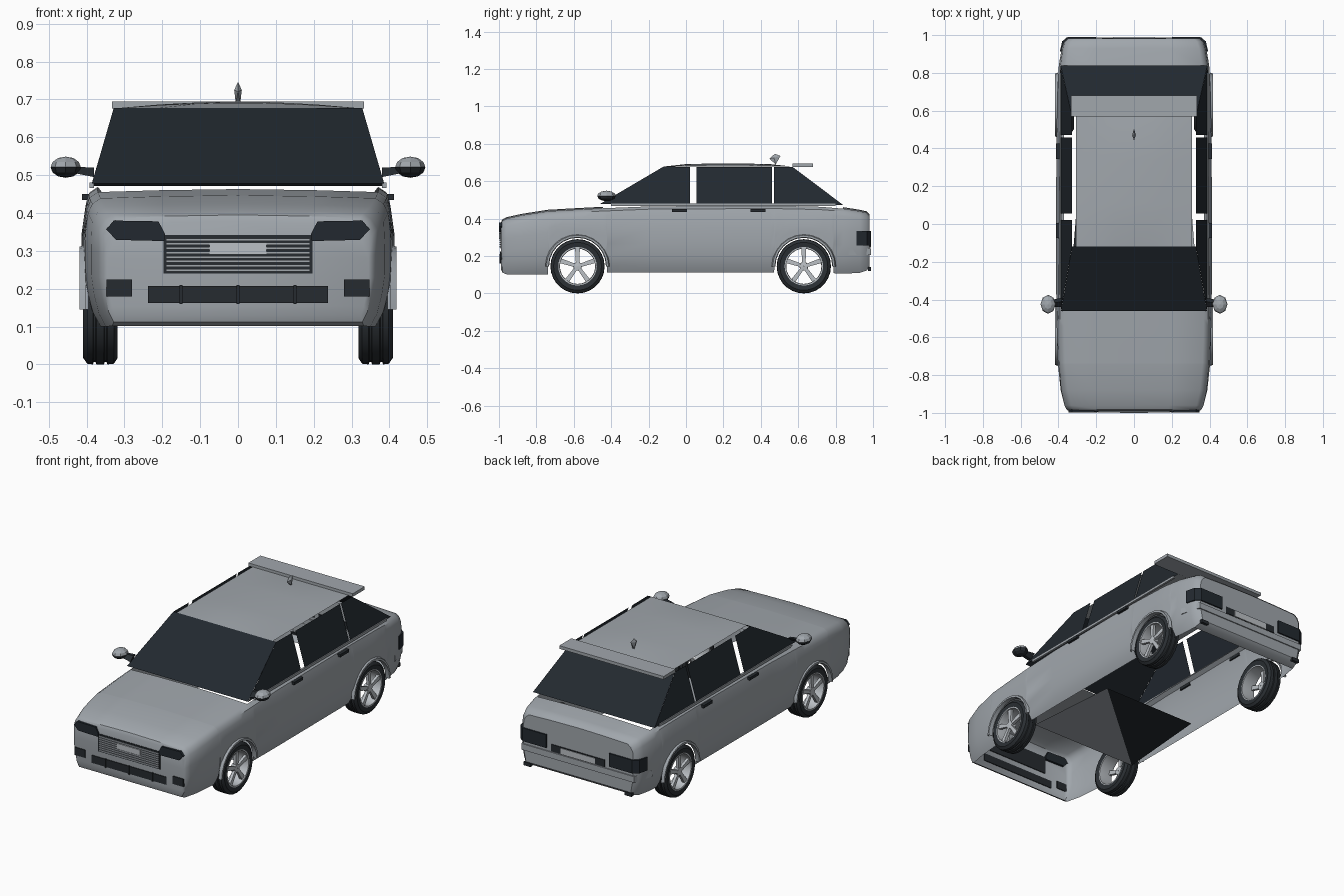
import bpy, bmesh, math
from mathutils import Vector

if "Cube" in bpy.data.objects:
    bpy.data.objects.remove(bpy.data.objects["Cube"])

def mat(name, c):
    m = bpy.data.materials.new(name)
    m.diffuse_color = (*c, 1)
    m.use_nodes = True
    m.node_tree.nodes["Principled BSDF"].inputs["Base Color"].default_value = m.diffuse_color
    return m

PAINT = mat("grey_paint", (0.355, 0.385, 0.415))
GLASS = mat("dark_glass", (0.016, 0.022, 0.029))
BLACK = mat("black_trim", (0.019, 0.024, 0.029))
RUBBER = mat("tyre_rubber", (0.024, 0.029, 0.034))
ALLOY = mat("light_alloy", (0.50, 0.53, 0.56))

def build(name, verts, faces, material, smooth=None, fix=True):
    me = bpy.data.meshes.new(name)
    me.from_pydata([tuple(v) for v in verts], [], faces)
    if fix:
        bm = bmesh.new()
        bm.from_mesh(me)
        bmesh.ops.recalc_face_normals(bm, faces=bm.faces)
        bm.to_mesh(me)
        bm.free()
    ob = bpy.data.objects.new(name, me)
    bpy.context.collection.objects.link(ob)
    me.materials.append(material)
    if smooth:
        bpy.ops.object.select_all(action='DESELECT')
        ob.select_set(True)
        bpy.context.view_layer.objects.active = ob
        bpy.ops.object.shade_smooth_by_angle(angle=math.radians(smooth))
    return ob

def box(name, x0, x1, y0, y1, z0, z1, material):
    v = [(x, y, z) for x in (x0, x1) for y in (y0, y1) for z in (z0, z1)]
    f = [(0, 1, 3, 2), (4, 6, 7, 5), (0, 4, 5, 1), (2, 3, 7, 6), (0, 2, 6, 4), (1, 5, 7, 3)]
    return build(name, v, f, material)

def prism(name, base, offset, material):
    """Polygon extruded along an offset vector."""
    n = len(base)
    v = [Vector(p) for p in base] + [Vector(p) + Vector(offset) for p in base]
    f = [tuple(range(n)), tuple(range(2 * n - 1, n - 1, -1))]
    f += [(i, (i + 1) % n, n + (i + 1) % n, n + i) for i in range(n)]
    return build(name, v, f, material)

def lerp_table(table, t):
    if t <= table[0][0]:
        return table[0][1:]
    for a, b in zip(table, table[1:]):
        if t <= b[0]:
            k = (t - a[0]) / (b[0] - a[0])
            return tuple(p + (q - p) * k for p, q in zip(a[1:], b[1:]))
    return table[-1][1:]

AXLES = (-0.58, 0.63)
AXLE_Z, ARCH_R = 0.145, 0.157

# Body shell: stations (y, half width, bottom z, top z) with open cabin and floor
KEYS = [(-0.99, 0.345, 0.13, 0.375), (-0.982, 0.358, 0.112, 0.392), (-0.96, 0.368, 0.102, 0.404),
        (-0.88, 0.388, 0.10, 0.422), (-0.74, 0.403, 0.10, 0.444), (-0.60, 0.408, 0.108, 0.452),
        (-0.45, 0.411, 0.112, 0.460), (-0.2, 0.413, 0.112, 0.470), (0.45, 0.411, 0.112, 0.474),
        (0.72, 0.406, 0.112, 0.468), (0.84, 0.398, 0.105, 0.458), (0.93, 0.383, 0.11, 0.444),
        (0.965, 0.37, 0.122, 0.436), (0.982, 0.35, 0.14, 0.42)]
WIDTH = [(0.10, 0.90), (0.14, 0.955), (0.22, 1.0), (0.36, 1.0), (0.42, 0.975), (0.47, 0.95)]

stations = [(k[0], *k[1:]) for k in KEYS if all(abs(k[0] - c) > ARCH_R for c in AXLES)]
for c in AXLES:
    for s in (-1, 1):
        y = c + s * (ARCH_R + 0.002)
        stations.append((y, *lerp_table(KEYS, y)))
    for i in range(13):
        a = math.pi * i / 12
        y = c + ARCH_R * math.cos(a)
        hw, zb, zt = lerp_table(KEYS, y)
        stations.append((y, hw, AXLE_Z + ARCH_R * math.sin(a), zt))
stations.sort()

def half_section(y, hw, zb, zt):
    pts = []
    for t in (0, 0.12, 0.3, 0.5, 0.75, 1):
        z = zb + (zt - 0.045 - zb) * t
        pts.append((hw * lerp_table(WIDTH, z)[0], y, z))
    return pts + [(hw * 0.955, y, zt - 0.02), (hw * 0.9, y, zt - 0.005), (hw * 0.5, y, zt)]

verts, faces = [], []
for st in stations:
    h = half_section(*st)
    verts += h + [(0, st[0], st[3] + 0.003)] + [(-p[0], p[1], p[2]) for p in reversed(h)]
N = 19
for i in range(len(stations) - 1):
    y0, y1 = stations[i][0], stations[i + 1][0]
    cabin = y0 > -0.455 and y1 < 0.845
    for j in range(N - 1):
        if not (cabin and 7 <= j <= 10):
            a = i * N + j
            faces.append((a, a + 1, a + N + 1, a + N))
    if y1 < -0.95 or y0 > 0.92:  # bumper undersides
        faces.append((i * N, i * N + N, i * N + 2 * N - 1, i * N + N - 1))
faces.append(tuple(range(N)))
faces.append(tuple(range(len(verts) - N, len(verts))))
build("body_shell", verts, faces, PAINT, 35)

# Floor panel under the front seats, painted half dark along its diagonal
floor = build("floor_panel", [(-0.345, -0.43, 0.1), (0.345, -0.43, 0.1), (0.30, 0.13, 0.1), (-0.30, 0.13, 0.1)],
              [(0, 2, 1), (0, 3, 2)], PAINT, None, False)
floor.data.materials.append(BLACK)
for p in floor.data.polygons:
    p.material_index = 1 if p.center.x < 0 else 0

# Domed roof
verts, faces = [], []
for i in range(7):
    for j in range(7):
        u, v = i / 3 - 1, j / 3 - 1
        verts.append((0.307 * u, 0.225 + 0.345 * v, 0.678 + 0.016 * (1 - u * u) * (1 - v ** 4)))
for i in range(6):
    for j in range(6):
        a = i * 7 + j
        faces.append((a, a + 7, a + 8, a + 1))
build("roof", verts, faces, PAINT, 40, False)

# Windscreen and rear window
build("windscreen", [(-0.386, -0.46, 0.478), (0.386, -0.46, 0.478), (0.328, -0.12, 0.678),
                     (-0.328, -0.12, 0.678)], [(0, 1, 2, 3)], GLASS, None, False)
build("rear_window", [(0.388, 0.84, 0.472), (-0.388, 0.84, 0.472), (-0.328, 0.57, 0.676),
                      (0.328, 0.57, 0.676)], [(0, 1, 2, 3)], GLASS, None, False)

# Side windows, with open gaps at the pillars
WINDOWS = {"front_door": [(-0.46, 0.478), (0.022, 0.478), (0.022, 0.676), (-0.12, 0.678)],
           "rear_door": [(0.055, 0.478), (0.459, 0.478), (0.459, 0.676), (0.055, 0.676)],
           "quarter": [(0.471, 0.478), (0.84, 0.473), (0.57, 0.676), (0.471, 0.676)]}
for s, side in ((1, "right"), (-1, "left")):
    for n, poly in WINDOWS.items():
        v = [(s * (0.387 - (z - 0.478) * 0.295), y, z) for y, z in poly]
        f = (0, 1, 2, 3) if s > 0 else (3, 2, 1, 0)
        build(f"{side}_{n}_window", v, [f], GLASS, None, False)
    # Belt trim
    box(f"{side}_belt_trim", s * 0.38, s * 0.392, -0.40, 0.80, 0.466, 0.48, PAINT)
    # Door handles
    for y in (-0.035, 0.385):
        box(f"{side}_door_handle", s * 0.39, s * 0.412, y - 0.04, y + 0.04, 0.434, 0.45, BLACK)

    # Door mirrors: faceted pods with a dark lower half
    bm = bmesh.new()
    bmesh.ops.create_uvsphere(bm, u_segments=8, v_segments=6, radius=1)
    for v in bm.verts:
        v.co = Vector((s * 0.455 + v.co.x * 0.04, -0.425 + v.co.y * 0.05, 0.521 + v.co.z * 0.028))
    me = bpy.data.meshes.new("mirror")
    bm.to_mesh(me)
    bm.free()
    me.materials.append(PAINT)
    me.materials.append(BLACK)
    for p in me.polygons:
        p.material_index = 1 if p.center.z < 0.518 else 0
    bpy.context.collection.objects.link(bpy.data.objects.new(f"{side}_mirror", me))
    prism(f"{side}_mirror_arm", [(s * 0.38, -0.42, 0.495), (s * 0.38, -0.39, 0.52), (s * 0.43, -0.40, 0.522),
                                 (s * 0.43, -0.42, 0.505)], (0, -0.02, 0), BLACK)

    # Headlights and fog lamps
    prism(f"{side}_headlight", [(s * x, -0.999, z) for x, z in
          ((0.348, 0.357), (0.328, 0.38), (0.21, 0.378), (0.193, 0.345), (0.195, 0.326), (0.322, 0.329))],
          (0, 0.022, 0), GLASS)
    box(f"{side}_fog_lamp", s * 0.28, s * 0.347, -0.995, -0.985, 0.18, 0.225, BLACK)

    # Tail lights wrapping round the corner
    prism(f"{side}_tail_light", [(s * 0.20, 0.99, 0.257), (s * 0.35, 0.99, 0.257), (s * 0.38, 0.968, 0.257),
          (s * 0.393, 0.912, 0.257), (s * 0.375, 0.912, 0.257), (s * 0.345, 0.97, 0.257),
          (s * 0.20, 0.978, 0.257)], (0, 0, 0.076), GLASS)
    # Rear lower corner trims
    box(f"{side}_rear_corner_trim", s * 0.30, s * 0.345, 0.972, 0.99, 0.12, 0.14, BLACK)

# Grille with slats and plate
box("grille_back", -0.197, 0.197, -0.993, -0.985, 0.24, 0.342, BLACK)
for i in range(8):
    z = 0.246 + i * 0.0115
    box("grille_slat", -0.19, 0.19, -0.997, -0.99, z, z + 0.0065, PAINT)
box("front_plate", -0.075, 0.075, -1.0, -0.99, 0.29, 0.322, ALLOY)
# Lower intake with dividers
box("lower_intake", -0.238, 0.238, -0.994, -0.985, 0.163, 0.207, BLACK)
for x in (-0.15, 0, 0.15):
    box("intake_divider", x - 0.004, x + 0.004, -0.998, -0.99, 0.16, 0.21, BLACK)

# Rear plate in its dark recess, and bumper strip
box("plate_recess", -0.17, 0.17, 0.978, 0.986, 0.245, 0.285, BLACK)
box("rear_plate", -0.11, 0.11, 0.978, 0.989, 0.245, 0.28, ALLOY)
prism("rear_bumper", [(-0.394, 0.87, 0.205), (-0.36, 0.988, 0.205), (0.36, 0.988, 0.205), (0.394, 0.87, 0.205),
                      (0.38, 0.87, 0.205), (0.34, 0.975, 0.205), (-0.34, 0.975, 0.205), (-0.38, 0.87, 0.205)],
      (0, 0, 0.035), PAINT)

# Roof spoiler board and fin aerial
box("roof_spoiler", -0.333, 0.333, 0.57, 0.68, 0.676, 0.694, PAINT)
build("roof_aerial", [(-0.006, 0.48, 0.69), (0.006, 0.48, 0.69), (-0.01, 0.47, 0.725), (0.01, 0.47, 0.725),
      (0, 0.445, 0.72), (0, 0.505, 0.735), (0, 0.475, 0.746)],
      [(0, 1, 4), (0, 4, 2), (1, 3, 4), (2, 4, 6), (3, 6, 4), (0, 2, 5), (1, 5, 3), (0, 5, 1), (2, 6, 5), (3, 5, 6)],
      PAINT)

# Wheels: lathed around the x axis
def lathe(name, profile, cy, s, material, closed, n=28):
    m = len(profile)
    v = [(s * x, cy + r * math.cos(2 * math.pi * i / n), AXLE_Z + r * math.sin(2 * math.pi * i / n))
         for i in range(n) for x, r in profile]
    f = [(i * m + j, i * m + (j + 1) % m, (i + 1) % n * m + (j + 1) % m, (i + 1) % n * m + j)
         for i in range(n) for j in range(m if closed else m - 1)]
    return build(name, v, f, material, 35)

TYRE = [(0.322, 0.102), (0.318, 0.128), (0.328, 0.143), (0.345, 0.145), (0.347, 0.139), (0.352, 0.139),
        (0.354, 0.145), (0.374, 0.145), (0.376, 0.139), (0.381, 0.139), (0.383, 0.145), (0.398, 0.143),
        (0.409, 0.128), (0.405, 0.102)]
RIM = [(0.322, 0.103), (0.322, 0.096), (0.395, 0.094), (0.407, 0.096), (0.407, 0.103)]
for s, side in ((1, "right"), (-1, "left")):
    for cy, end in zip(AXLES, ("front", "rear")):
        lathe(f"{side}_{end}_tyre", TYRE, cy, s, RUBBER, True)
        lathe(f"{side}_{end}_rim", RIM, cy, s, ALLOY, True)
        lathe(f"{side}_{end}_hub", [(0.375, 0.001), (0.375, 0.024), (0.402, 0.022), (0.404, 0.001)],
              cy, s, ALLOY, False, 12)
        for k in range(5):
            a = math.pi / 2 + k * math.tau / 5
            d, t = (math.cos(a), math.sin(a)), (-math.sin(a), math.cos(a))
            poly = [(s * 0.385, cy + d[0] * r + t[0] * w, AXLE_Z + d[1] * r + t[1] * w)
                    for r, w in ((0.015, -0.009), (0.097, -0.013), (0.097, 0.013), (0.015, 0.009))]
            prism(f"{side}_{end}_spoke", poly, (s * 0.016, 0, 0), ALLOY)
        # Arch lip
        v, f = [], []
        for i in range(13):
            a = math.pi * i / 12
            for x, r in ((0.395, 0.152), (0.418, 0.155), (0.418, 0.166), (0.402, 0.172)):
                v.append((s * x, cy + r * math.cos(a), AXLE_Z + r * math.sin(a)))
        for i in range(12):
            f += [(i * 4 + j, i * 4 + j + 1, i * 4 + j + 5, i * 4 + j + 4) for j in range(3)]
        build(f"{side}_{end}_arch_lip", v, f, PAINT, 35)
